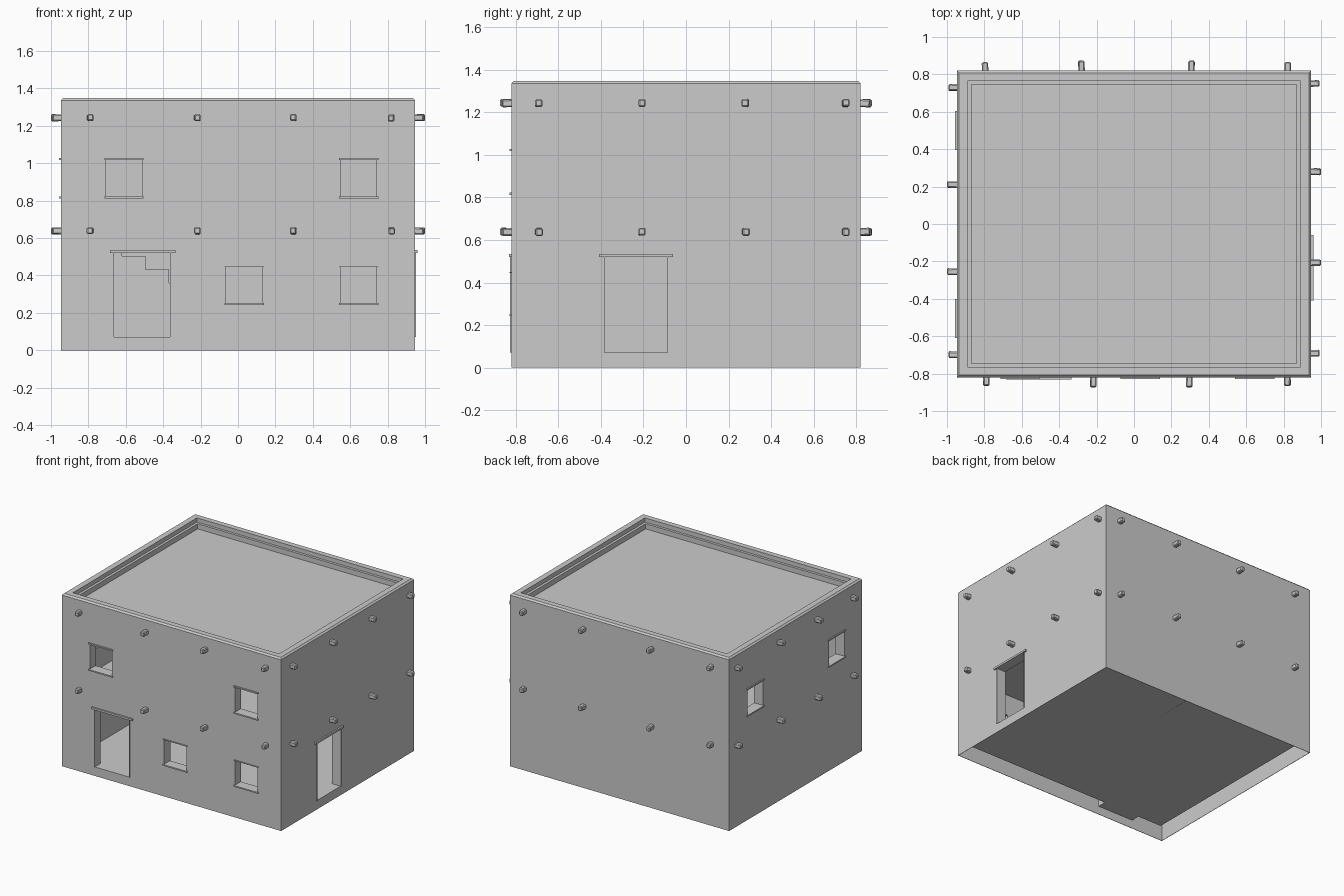
import bpy, bmesh, random
from mathutils import Vector, Matrix

if "Cube" in bpy.data.objects:
    bpy.data.objects.remove(bpy.data.objects["Cube"])

random.seed(4)
HX, HY, TOP = 0.947, 0.82, 1.348      # outer half sizes and height
IX, IY = 0.87, 0.745                  # inner wall faces


def box(name, lo, hi, bevel=0.0, pick=None):
    bm = bmesh.new()
    bmesh.ops.create_cube(bm, size=1)
    lo, hi = Vector(lo), Vector(hi)
    for v in bm.verts:
        v.co = Vector([(lo[i] + hi[i]) / 2 + v.co[i] * (hi[i] - lo[i]) for i in range(3)])
    if bevel:
        edges = [e for e in bm.edges if pick is None or pick(e)]
        bmesh.ops.bevel(bm, geom=edges, offset=bevel, segments=1, affect='EDGES')
    me = bpy.data.meshes.new(name)
    bm.to_mesh(me)
    bm.free()
    ob = bpy.data.objects.new(name, me)
    bpy.context.collection.objects.link(ob)
    return ob


def cut(target, lo, hi):
    cutter = box("cutter", lo, hi)
    cutter.hide_render = True
    mod = target.modifiers.new("cut", 'BOOLEAN')
    mod.operation, mod.solver, mod.object = 'DIFFERENCE', 'EXACT', cutter
    bpy.context.view_layer.objects.active = target
    bpy.ops.object.modifier_apply(modifier=mod.name)
    bpy.data.objects.remove(cutter)


def span(side, a0, a1, d0, d1, z0, z1):
    """Box corners on a wall: a runs along the wall, d is distance outward from its face."""
    if side in ('front', 'back'):
        s = -1 if side == 'front' else 1
        y = sorted((s * (HY + d0), s * (HY + d1)))
        return (a0, y[0], z0), (a1, y[1], z1)
    s = -1 if side == 'left' else 1
    x = sorted((s * (HX + d0), s * (HX + d1)))
    return (x[0], a0, z0), (x[1], a1, z1)


# Wall block with chamfered top rim
walls = box("adobe_walls", (-HX, -HY, 0), (HX, HY, TOP), 0.012,
            lambda e: all(v.co.z > 1 for v in e.verts))

# Hollow underside, two storeys, stepped roof well
for x, y, z0, z1 in ((HX - 0.003, HY - 0.003, -0.1, 0.066),
                     (IX, IY, 0.07, 0.61),
                     (IX, IY, 0.65, 1.25),
                     (IX + 0.02, IY + 0.02, 1.315, 1.5),
                     (IX, IY, 1.275, 1.33)):
    cut(walls, (-x, -y, z0), (x, y, z1))

# Open cavity inside the walls, seen from below, interrupted by the doorways
EX, EY = HX - 0.003, HY - 0.003
for side, a0, a1 in (('front', -EX, -0.668), ('front', -0.357, EX), ('back', -EX, EX),
                     ('left', -EY, EY), ('right', -EY, -0.388), ('right', -0.082, EY)):
    cut(walls, *span(side, a0, a1, -0.072, -0.003, 0.03, 0.24))

# Windows: opening, lintel, sill (lower lintels are thinner)
windows = [('front', -0.61, 0.82, 1.02, 0.008), ('front', 0.645, 0.82, 1.02, 0.008),
           ('front', 0.033, 0.25, 0.447, 0.002), ('front', 0.645, 0.25, 0.447, 0.002),
           ('left', 0.5, 0.82, 1.02, 0.008), ('left', -0.505, 0.82, 1.02, 0.008)]
for side, c, z0, z1, t in windows:
    cut(walls, *span(side, c - 0.096, c + 0.096, -0.1, 0.1, z0, z1))
    box("window_lintel", *span(side, c - 0.105, c + 0.105, -0.07, 0.009, z1 - 0.002, z1 + t))
    box("window_sill", *span(side, c - 0.105, c + 0.105, -0.07, 0.009, z0 - 0.008, z0 + 0.002))

# Doors: opening, lintel, jamb boards
for side, a0, a1, l0, l1 in (('front', -0.665, -0.36, -0.685, -0.333),
                             ('right', -0.385, -0.085, -0.41, -0.06)):
    cut(walls, *span(side, a0, a1, -0.1, 0.1, 0.07, 0.525))
    box("door_lintel", *span(side, l0, l1, -0.07, 0.012, 0.52, 0.535))
    for j in (a0, a1 - 0.003):
        box("door_jamb", *span(side, j, j + 0.003, -0.07, 0.006, 0.07, 0.522))

# Staircase along the back wall, with its opening in the upper floor
cut(walls, (-IX + 0.001, 0.45, 0.6), (0.13, IY - 0.001, 0.66))
STEPS = 8
for i in range(STEPS):
    x1 = 0.13 - i / STEPS
    box("stair_step", (x1 - 1 / STEPS, 0.45, 0.065), (x1, IY, 0.07 + 0.58 * (i + 1) / STEPS))

# Projecting roof and floor beams, slightly irregular
rows = {'front': (-0.79, -0.217, 0.297, 0.82), 'back': (-0.795, -0.28, 0.307, 0.822),
        'right': (-0.692, -0.207, 0.28, 0.75), 'left': (-0.7, -0.255, 0.21, 0.73)}
for side, places in rows.items():
    for z in (0.638, 1.243):
        for i, a in enumerate(places):
            reach = 0.053 if i in (1, 2) else 0.045
            ob = box(side + "_beam", *span(side, a - 0.017, a + 0.017, -0.06, reach,
                                           z - 0.018, z + 0.018), 0.006)
            mid = sum((v.co for v in ob.data.vertices), Vector()) / len(ob.data.vertices)
            turn = (Matrix.Rotation(random.uniform(-0.07, 0.07), 4, 'Z') @
                    Matrix.Rotation(random.uniform(-0.05, 0.05), 4,
                                    'X' if side in ('front', 'back') else 'Y'))
            ob.data.transform(Matrix.Translation(-mid))
            ob.data.transform(turn)
            ob.location = mid
